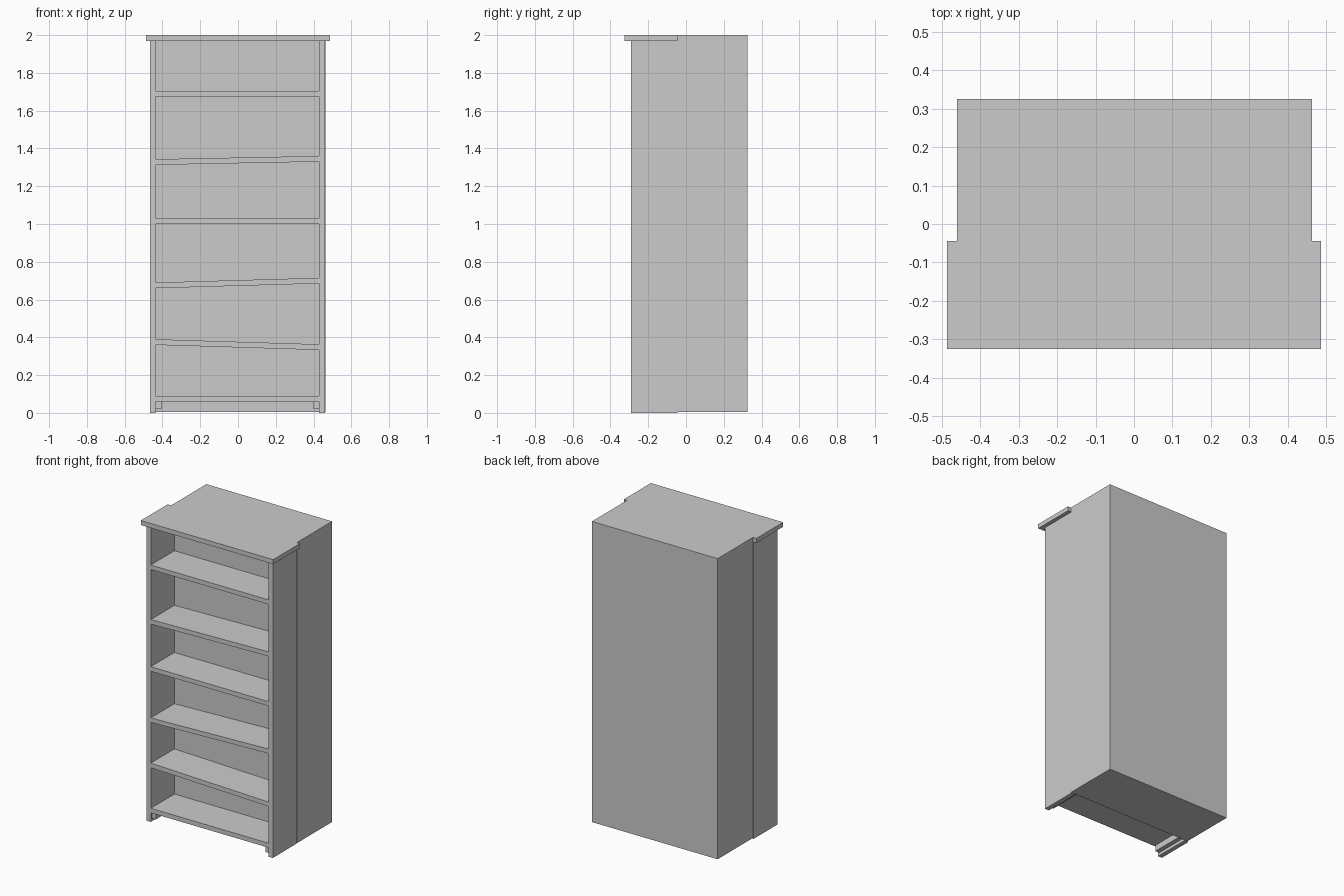
import bpy

if "Cube" in bpy.data.objects:
    bpy.data.objects.remove(bpy.data.objects["Cube"])

FRONT, SEAM, BACK = -0.292, -0.044, 0.325
LEFT, RIGHT = -0.436, 0.430      # inner faces of the side panels


def prism(name, profile, y0, y1):
    """Extrude an x/z outline (counter-clockwise seen from the front) from y0 to y1."""
    n = len(profile)
    verts = [(x, y, z) for y in (y0, y1) for x, z in profile]
    faces = [tuple(range(n)), tuple(reversed(range(n, 2 * n)))]
    faces += [(i, i + n, (i + 1) % n + n, (i + 1) % n) for i in range(n)]
    mesh = bpy.data.meshes.new(name)
    mesh.from_pydata(verts, [], faces)
    obj = bpy.data.objects.new(name, mesh)
    bpy.context.collection.objects.link(obj)
    return obj


def box(name, x0, x1, y0, y1, z0, z1):
    return prism(name, [(x0, z0), (x1, z0), (x1, z1), (x0, z1)], y0, y1)


# Solid block behind the shelves
box("back_block", -0.460, 0.463, SEAM, BACK, 0.004, 2.0)

# Side panels and overhanging top board
box("side_panel_left", -0.466, LEFT, FRONT, SEAM, 0.0, 1.97)
box("side_panel_right", RIGHT, 0.460, FRONT, SEAM, 0.0, 1.97)
box("top_board", -0.486, 0.486, -0.325, SEAM, 1.97, 2.0)

# Shelves, some of them tilted: underside height at the left and right ends
shelves = [(0.06, 0.06), (0.36, 0.333), (0.66, 0.685),
           (1.0, 1.0), (1.313, 1.33), (1.675, 1.675)]
for i, (zl, zr) in enumerate(shelves):
    prism(f"shelf_{i + 1}",
          [(LEFT, zl), (RIGHT, zr), (RIGHT, zr + 0.03), (LEFT, zl + 0.03)],
          FRONT, SEAM)

# Support rails below the bottom shelf
box("support_rail_left", LEFT, LEFT + 0.03, FRONT + 0.01, SEAM, 0.02, 0.06)
box("support_rail_right", RIGHT - 0.03, RIGHT, FRONT + 0.01, SEAM, 0.02, 0.06)
